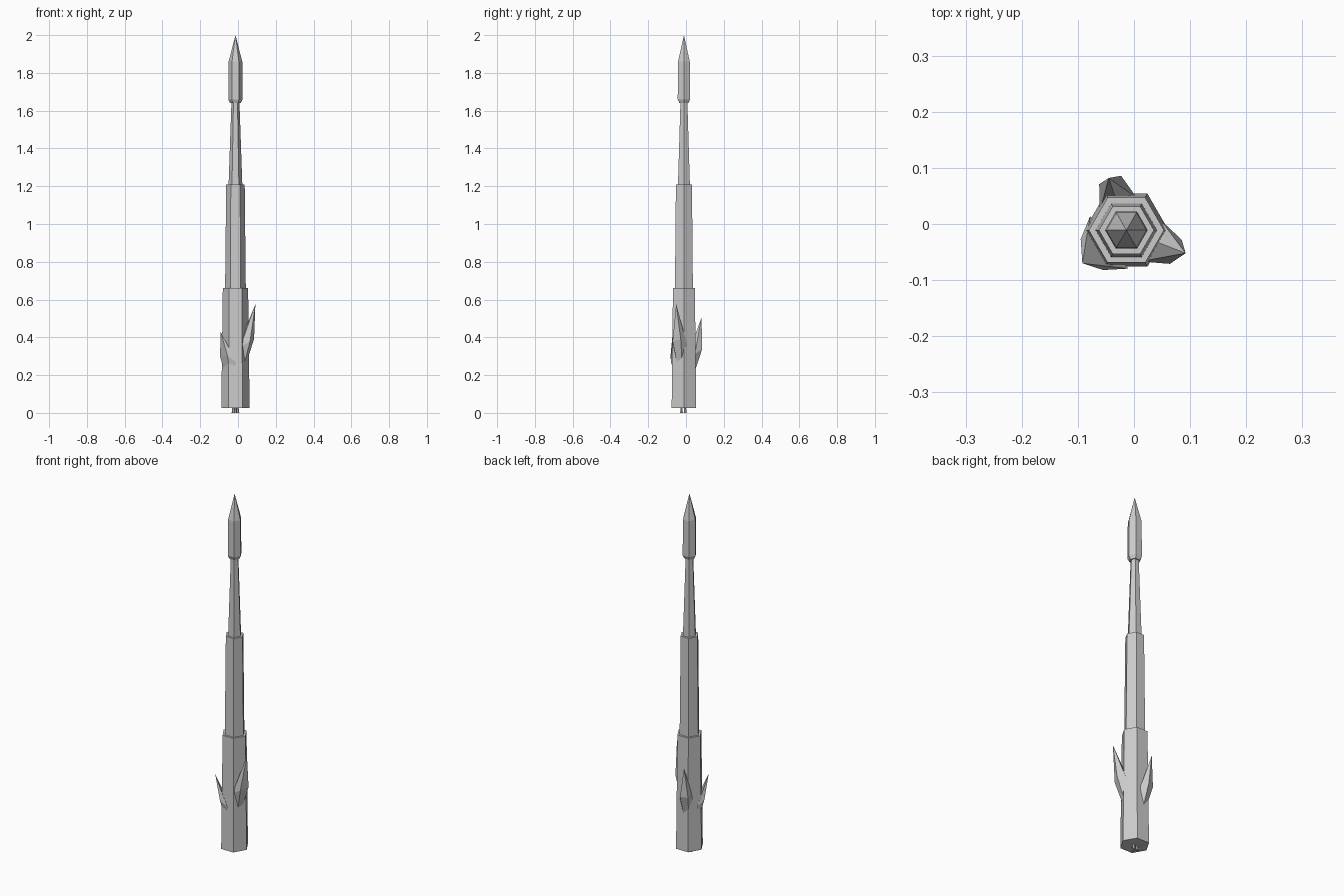
import bpy, bmesh
from math import cos, sin, tau
from mathutils import Vector

if "Cube" in bpy.data.objects:
    bpy.data.objects.remove(bpy.data.objects["Cube"])

AXIS = Vector((-0.0135, -0.011, 0))

grey = bpy.data.materials.new("light_grey")
grey.use_nodes = True
grey.diffuse_color = (0.6, 0.6, 0.6, 1)
grey.node_tree.nodes["Principled BSDF"].inputs["Base Color"].default_value = grey.diffuse_color


def finish(name, bm):
    bmesh.ops.recalc_face_normals(bm, faces=bm.faces)
    mesh = bpy.data.meshes.new(name)
    bm.to_mesh(mesh)
    bm.free()
    mesh.materials.append(grey)
    bpy.context.collection.objects.link(bpy.data.objects.new(name, mesh))


def hex_stack(name, profile, centre=AXIS):
    """Six-sided solid from (radius, height) pairs; zero radius makes a point."""
    bm = bmesh.new()
    rings = []
    for r, z in profile:
        count = 6 if r else 1
        rings.append([bm.verts.new(centre + Vector((r * cos(tau * i / 6), r * sin(tau * i / 6), z)))
                      for i in range(count)])
    for low, high in zip(rings, rings[1:]):
        for i in range(6):
            j = (i + 1) % 6
            if len(high) == 1:
                bm.faces.new((low[i], low[j], high[0]))
            else:
                bm.faces.new((low[i], low[j], high[j], high[i]))
    for ring in (rings[0], rings[-1]):
        if len(ring) == 6:
            bm.faces.new(ring)
    finish(name, bm)


def fin(name, tip, a, b):
    """Faceted fin: raised tip, a belly edge a-b and roots sunk in the hull."""
    tip, a, b = Vector(tip), Vector(a), Vector(b)
    side = (a - b) * 0.6
    side.z = 0

    def inward(p, amount, drop):
        q = p.lerp(AXIS, amount)
        q.z = p.z - drop
        return q

    points = [tip, a, b,
              inward(tip, 0.58, 0.15),
              inward(a, 0.5, 0.03) + side, inward(b, 0.5, 0.03) - side,
              inward(a, 0.5, 0.15), inward(b, 0.5, 0.15)]
    bm = bmesh.new()
    for p in points:
        bm.verts.new(p)
    hull = bmesh.ops.convex_hull(bm, input=bm.verts[:])
    spare = set(hull["geom_interior"]) | set(hull["geom_unused"])
    bmesh.ops.delete(bm, geom=[v for v in spare if isinstance(v, bmesh.types.BMVert)], context="VERTS")
    finish(name, bm)


# Stepped tapering body
hex_stack("lower_stage", [(0.075, 0.025), (0.067, 0.66)])
hex_stack("middle_stage", [(0.055, 0.64), (0.049, 1.21)])
hex_stack("upper_stage", [(0.037, 1.19), (0.021, 1.65)])
hex_stack("nose_capsule", [(0.028, 1.64), (0.038, 1.66), (0.036, 1.86), (0, 2.0)])

# Small engine nozzles
for k in range(3):
    angle = tau * k / 3 + tau / 12
    hex_stack(f"nozzle_{k + 1}", [(0.009, 0), (0.005, 0.03)],
              AXIS + Vector((cos(angle), sin(angle), 0)) * 0.013)

# Fins stepped around the lower stage
fin("left_fin", (0.092, -0.052, 0.575), (0.085, -0.028, 0.39), (0.064, -0.071, 0.38))
fin("back_fin", (-0.045, 0.082, 0.505), (-0.062, 0.071, 0.34), (-0.023, 0.086, 0.34))
fin("right_fin", (-0.092, -0.07, 0.43), (-0.095, -0.027, 0.30), (-0.055, -0.082, 0.30))
